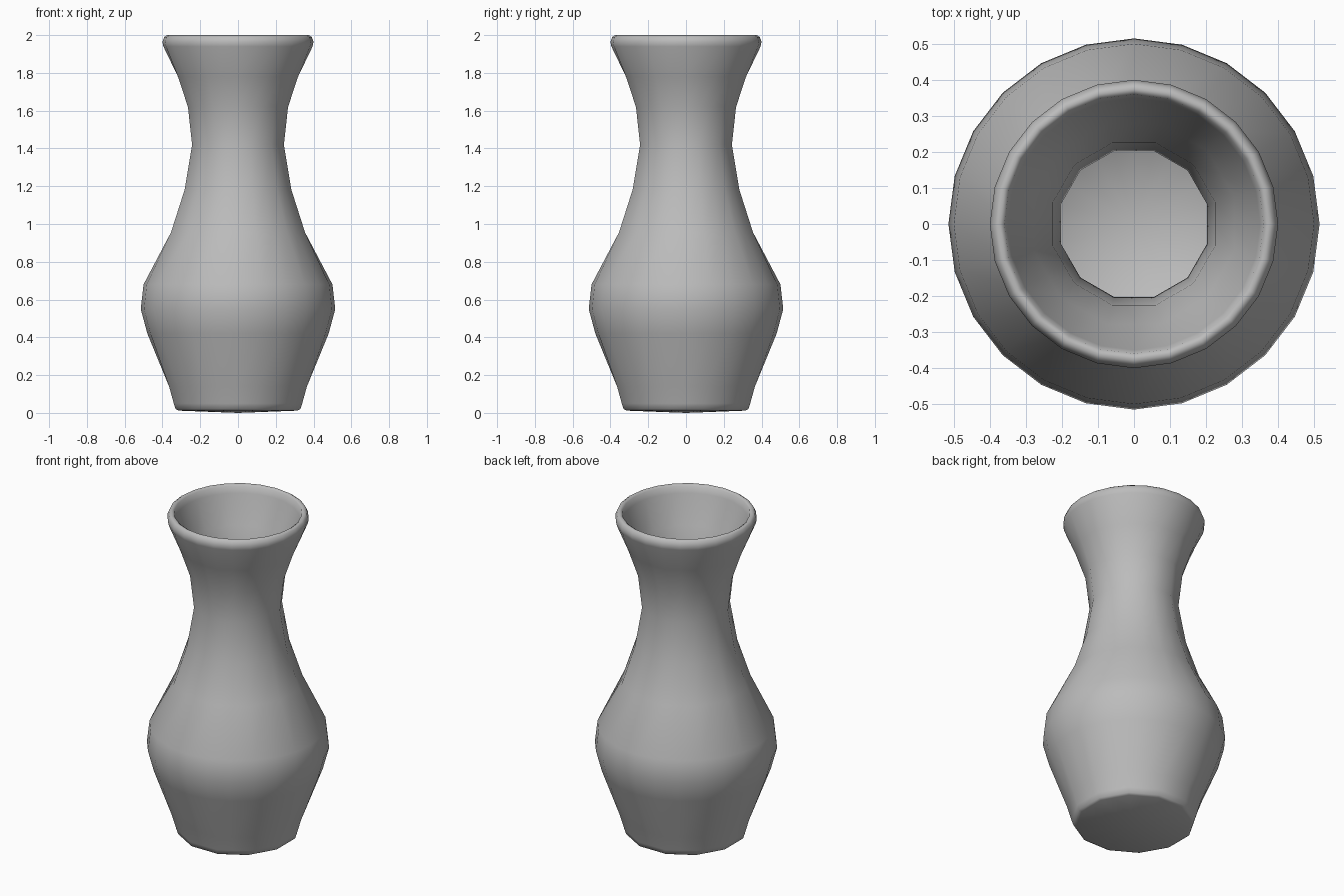
import bpy, bmesh, math

cube = bpy.data.objects.get("Cube")
if cube:
    bpy.data.objects.remove(cube, do_unlink=True)

clay = bpy.data.materials.new("grey_clay")
clay.use_nodes = True
colour = (0.5, 0.5, 0.5, 1)
clay.diffuse_color = colour
clay.node_tree.nodes["Principled BSDF"].inputs["Base Color"].default_value = colour

SIDES = 24
STEP = 2 * math.pi / SIDES

# Profile rings: (radius, height, round). Rings that are not round have half the corners.
base = [(0.315, 0.012, 0), (0.33, 0.02, 0), (0.34, 0.05, 0), (0.365, 0.14, 0)]
belly = [(0.48, 0.42, 1), (0.515, 0.55, 1), (0.5, 0.68, 1)]
neck = [(0.355, 0.955, 0), (0.283, 1.18, 0), (0.243, 1.42, 0),
        (0.265, 1.62, 0), (0.318, 1.78, 0)]
rim = [(0.395, 1.94, 1), (0.4, 1.965, 1), (0.39, 1.99, 1), (0.375, 2.0, 1),
       (0.36, 1.99, 1), (0.35, 1.95, 1)]
outside = base + belly + neck

# The inner wall follows the outside at a constant thickness, down to the floor
WALL = 0.04
inside = [(r - WALL, z, rnd) for r, z, rnd in reversed(belly + neck)]
floor = [(0.325, 0.15, 0), (0.28, 0.08, 0)]


def add_ring(bm, radius, z, is_round):
    ring = []
    for i in range(SIDES):
        corner = not is_round and i % 2
        r = radius / math.cos(STEP) if corner else radius
        ring.append(bm.verts.new((r * math.cos(i * STEP), r * math.sin(i * STEP), z)))
    return ring


def add_cap(bm, ring, z, up):
    centre = bm.verts.new((0, 0, z))
    for a, b in zip(ring, ring[1:] + ring[:1]):
        bm.faces.new((a, b, centre) if up else (b, a, centre))


# Vase body
bm = bmesh.new()
rings = [add_ring(bm, *p) for p in outside + rim + inside + floor]
for low, high in zip(rings, rings[1:]):
    for i in range(SIDES):
        j = (i + 1) % SIDES
        bm.faces.new((low[i], low[j], high[j], high[i]))
add_cap(bm, rings[0], 0.0, False)
add_cap(bm, rings[-1], 0.05, True)
for face in bm.faces:
    face.smooth = True

mesh = bpy.data.meshes.new("vase_body")
bm.to_mesh(mesh)
bm.free()
mesh.materials.append(clay)
vase = bpy.data.objects.new("vase_body", mesh)
bpy.context.collection.objects.link(vase)
